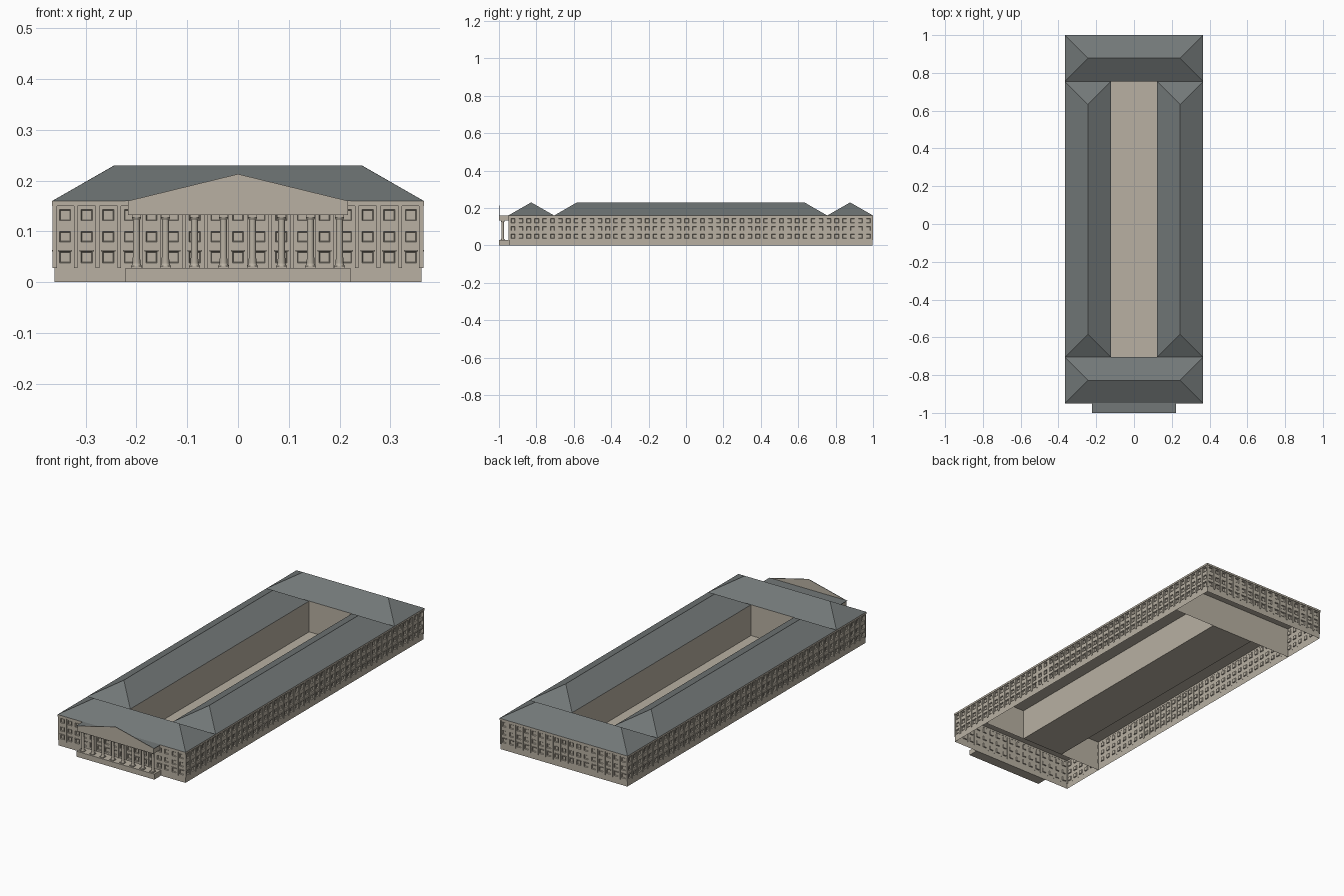
import bpy
import bmesh
from mathutils import Vector

cube = bpy.data.objects.get("Cube")
if cube:
    bpy.data.objects.remove(cube)


def material(name, color):
    m = bpy.data.materials.new(name)
    m.use_nodes = True
    m.diffuse_color = color
    m.node_tree.nodes["Principled BSDF"].inputs["Base Color"].default_value = color
    return m


STONE = material("warm stone", (0.479, 0.434, 0.361, 1))
SLATE = material("grey slate", (0.168, 0.186, 0.186, 1))


def finish(name, bm, mat):
    mesh = bpy.data.meshes.new(name)
    bm.to_mesh(mesh)
    bm.free()
    mesh.materials.append(mat)
    ob = bpy.data.objects.new(name, mesh)
    bpy.context.collection.objects.link(ob)
    return ob


def face(bm, points):
    return bm.faces.new([bm.verts.new(p) for p in points])


def box(bm, a, b):
    """Axis-aligned box between two opposite corners."""
    a, b = Vector(a), Vector(b)
    made = bmesh.ops.create_cube(bm, size=1)["verts"]
    size = Vector([abs(b[i] - a[i]) for i in range(3)])
    bmesh.ops.scale(bm, vec=size, verts=made)
    bmesh.ops.translate(bm, vec=(a + b) / 2, verts=made)


# Overall plan
WX, Y0, Y1 = 0.362, -0.946, 0.996      # outer wall planes
CX, C0, C1 = 0.122, -0.705, 0.755      # courtyard
EAVE, RIDGE, BASE = 0.16, 0.23, 0.028
ROWS = [(0.038, 0.06), (0.079, 0.1), (0.121, 0.143)]
UP = Vector((0, 0, 1))


def facade(name, start, along, length, bays):
    """Wall with framed, recessed windows, hoods, pilasters and a cornice."""
    start, along = Vector(start), Vector(along)
    out = along.cross(UP)
    step = length / bays
    half = 0.011
    us = [0]
    for i in range(bays):
        mid = (i + 0.5) * step
        us += [mid - half, mid + half]
    us.append(length)
    zs = [0] + [z for row in ROWS for z in row] + [EAVE]

    def at(u, z, d=0.0):
        return start + along * u + UP * z + out * d

    bm = bmesh.new()
    grid = [[bm.verts.new(at(u, z)) for z in zs] for u in us]
    windows = []
    for i in range(len(us) - 1):
        for j in range(len(zs) - 1):
            f = bm.faces.new((grid[i][j], grid[i + 1][j],
                              grid[i + 1][j + 1], grid[i][j + 1]))
            if i % 2 and j % 2:
                windows.append(f)
    bm.normal_update()
    # Raised frame, then sunken pane
    frames = bmesh.ops.extrude_discrete_faces(bm, faces=windows)["faces"]
    for f in frames:
        bmesh.ops.translate(bm, vec=out * 0.0015, verts=f.verts)
    bm.normal_update()
    bmesh.ops.inset_individual(bm, faces=frames, thickness=0.0025)
    for f in frames:
        bmesh.ops.translate(bm, vec=out * -0.006, verts=f.verts)
    finish(name + "_wall", bm, STONE)

    bm = bmesh.new()
    for i in range(bays + 1):
        u = min(max(i * step, 0.002), length - 0.002)
        box(bm, at(u - 0.0035, BASE, -0.001), at(u + 0.0035, 0.15, 0.003))
    finish(name + "_pilasters", bm, STONE)

    bm = bmesh.new()
    for i in range(bays):
        u = (i + 0.5) * step
        box(bm, at(u - 0.014, 0.06, 0), at(u + 0.014, 0.063, 0.004))
    finish(name + "_window_hoods", bm, STONE)

    bm = bmesh.new()
    box(bm, at(-0.004, 0.15, -0.001), at(length + 0.004, EAVE, 0.004))
    finish(name + "_cornice", bm, STONE)


depth = Y1 - Y0
facade("front", (-WX, Y0, 0), (1, 0, 0), 2 * WX, 17)
facade("back", (WX, Y1, 0), (-1, 0, 0), 2 * WX, 17)
facade("left", (WX, Y0, 0), (0, 1, 0), depth, 46)
facade("right", (-WX, Y1, 0), (0, -1, 0), depth, 46)

# Courtyard walls and cross walls between the blocks
bm = bmesh.new()
for x in (-CX, CX):
    face(bm, [(x, C0, 0), (x, C1, 0), (x, C1, EAVE), (x, C0, EAVE)])
for y in (C0, C1):
    face(bm, [(-WX, y, 0), (WX, y, 0), (WX, y, EAVE), (-WX, y, EAVE)])
finish("inner_walls", bm, STONE)


def sheet(bm, x0, x1, y0, y1, z):
    face(bm, [(x0, y0, z), (x1, y0, z), (x1, y1, z), (x0, y1, z)])


bm = bmesh.new()
sheet(bm, -CX, CX, C0, C1, 0.001)
finish("courtyard_floor", bm, STONE)

# Ceilings close each block below its roof
bm = bmesh.new()
CEIL = EAVE - 0.001
sheet(bm, -WX, WX, Y0, C0, CEIL)
sheet(bm, -WX, WX, C1, Y1, CEIL)
sheet(bm, -WX, -CX, C0, C1, CEIL)
sheet(bm, CX, WX, C0, C1, CEIL)
finish("ceilings", bm, STONE)


def hip_roof(name, x0, x1, y0, y1):
    """Hipped roof whose ridge follows the longer side."""
    bm = bmesh.new()
    a, b, c, d = [bm.verts.new((x, y, EAVE)) for x, y in
                  ((x0, y0), (x1, y0), (x1, y1), (x0, y1))]
    inset = min(x1 - x0, y1 - y0) / 2
    p = bm.verts.new((x0 + inset, y0 + inset, RIDGE))
    q = bm.verts.new((x1 - inset, y1 - inset, RIDGE))
    if x1 - x0 > y1 - y0:
        sides = [(a, b, q, p), (b, c, q), (c, d, p, q), (d, a, p)]
    else:
        sides = [(a, b, p), (b, c, q, p), (c, d, q), (d, a, p, q)]
    for s in sides:
        bm.faces.new(s)
    finish(name, bm, SLATE)


RX = 0.366
hip_roof("front_roof", -RX, RX, -0.95, C0)
hip_roof("back_roof", -RX, RX, C1, 1.0)
hip_roof("left_wing_roof", CX, RX, C0, C1)
hip_roof("right_wing_roof", -RX, -CX, C0, C1)

# Portico: podium, beam, flat roof and pediment
PX, PY = 0.222, -1.0
bm = bmesh.new()
box(bm, (-PX, PY, 0), (PX, Y0, BASE))
finish("portico_podium", bm, STONE)

bm = bmesh.new()
box(bm, (-0.217, PY + 0.001, 0.132), (0.217, Y0, EAVE))
finish("portico_beam", bm, STONE)

bm = bmesh.new()
box(bm, (-PX, PY + 0.001, EAVE), (PX, Y0, EAVE + 0.001))
finish("portico_roof", bm, SLATE)

bm = bmesh.new()
front = face(bm, [(-0.217, PY, 0.132), (0.217, PY, 0.132), (0.217, PY, 0.16),
                  (0, PY, 0.213), (-0.217, PY, 0.16)])
solid = bmesh.ops.extrude_face_region(bm, geom=[front])["geom"]
bmesh.ops.translate(bm, vec=(0, 0.002, 0),
                    verts=[g for g in solid if isinstance(g, bmesh.types.BMVert)])
bmesh.ops.recalc_face_normals(bm, faces=bm.faces)
finish("pediment", bm, STONE)

# Thin slate trim on the sloping pediment edges
bm = bmesh.new()
for s in (-1, 1):
    face(bm, [(0, PY, 0.2135), (s * PX, PY, 0.1595),
              (s * PX, PY + 0.003, 0.1595), (0, PY + 0.003, 0.2135)])
finish("pediment_trim", bm, SLATE)

# Eight columns with plinth, flared base, shaft and capital
bm = bmesh.new()
COLS, CY = 8, -0.98
for i in range(COLS):
    x = -0.2 + 0.4 * i / (COLS - 1)
    box(bm, (x - 0.011, CY - 0.011, BASE), (x + 0.011, CY + 0.011, BASE + 0.004))
    box(bm, (x - 0.009, CY - 0.009, 0.127), (x + 0.009, CY + 0.009, 0.132))
    for r0, r1, z0, z1 in ((0.01, 0.0075, 0.032, 0.037), (0.0075, 0.0065, 0.037, 0.122),
                           (0.0065, 0.009, 0.122, 0.127)):
        made = bmesh.ops.create_cone(bm, segments=16, radius1=r0, radius2=r1,
                                     depth=z1 - z0, cap_ends=True)["verts"]
        bmesh.ops.translate(bm, vec=(x, CY, (z0 + z1) / 2), verts=made)
columns = finish("portico_columns", bm, STONE)
bpy.context.view_layer.objects.active = columns
columns.select_set(True)
bpy.ops.object.shade_smooth_by_angle()
